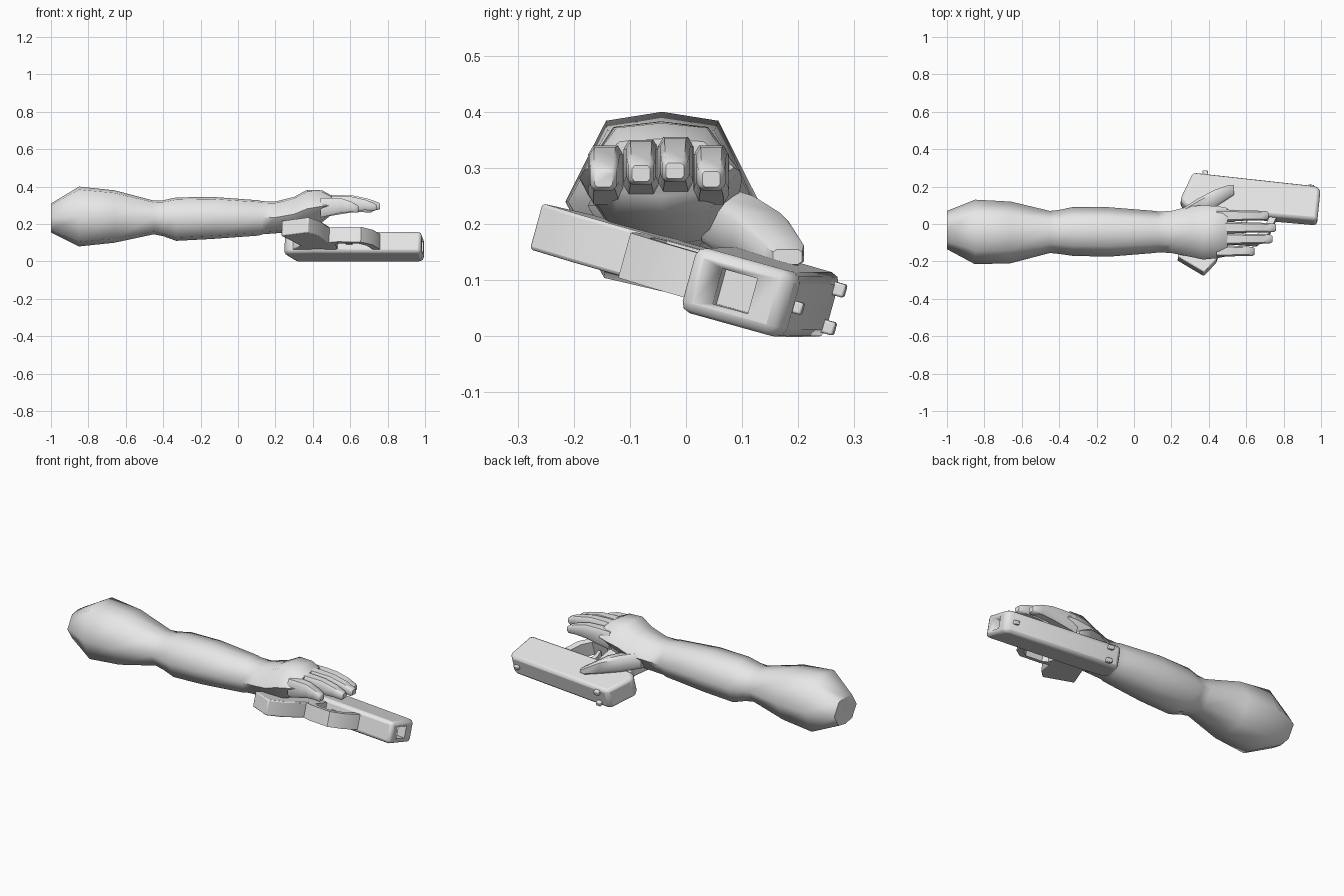
import bpy, bmesh, math
from mathutils import Matrix, Vector

if "Cube" in bpy.data.objects:
    bpy.data.objects.remove(bpy.data.objects["Cube"])

grey = bpy.data.materials.new("plain grey")
grey.diffuse_color = (0.8, 0.8, 0.8, 1)
grey.use_nodes = True
grey.node_tree.nodes["Principled BSDF"].inputs["Base Color"].default_value = grey.diffuse_color


def finish(name, bm, angle, matrix=None):
    """Turn a bmesh into a shaded, coloured object."""
    bmesh.ops.recalc_face_normals(bm, faces=bm.faces)
    me = bpy.data.meshes.new(name)
    bm.to_mesh(me)
    bm.free()
    me.materials.append(grey)
    ob = bpy.data.objects.new(name, me)
    bpy.context.collection.objects.link(ob)
    if matrix:
        ob.matrix_world = matrix
    bpy.ops.object.select_all(action='DESELECT')
    ob.select_set(True)
    bpy.context.view_layer.objects.active = ob
    bpy.ops.object.shade_smooth_by_angle(angle=math.radians(angle))
    return ob


ROUND = [(0, 1), (.58, .9), (1, 0), (.6, -.85), (0, -1), (-.6, -.85), (-1, 0), (-.58, .9)]
BOXY = [(.7, 1), (1, .65), (1, -.65), (.7, -1), (-.7, -1), (-1, -.65), (-1, .65), (-.7, 1)]


def loft(name, ring, stations, angle=60):
    """Skin through rings; each station is x, y min, y max, z min, z max."""
    bm = bmesh.new()
    rows = []
    for x, y0, y1, z0, z1 in stations:
        rows.append([bm.verts.new((x, (y0 + y1) / 2 + a * (y1 - y0) / 2,
                                   (z0 + z1) / 2 + b * (z1 - z0) / 2)) for a, b in ring])
    n = len(ring)
    for r, s in zip(rows, rows[1:]):
        for i in range(n):
            bm.faces.new((r[i], r[(i + 1) % n], s[(i + 1) % n], s[i]))
    bm.faces.new(rows[0])
    bm.faces.new(rows[-1])
    return finish(name, bm, angle)


# Arm: upper arm, elbow crease, forearm, wrist and palm
loft("arm_and_palm", ROUND, [
    (-1.0, -.135, .07, .155, .31),
    (-.85, -.215, .13, .08, .40),
    (-.66, -.21, .12, .10, .38),
    (-.45, -.155, .07, .145, .325),
    (-.40, -.16, .075, .135, .327),
    (-.33, -.17, .09, .11, .342),
    (-.14, -.175, .09, .12, .345),
    (.11, -.155, .07, .138, .327),
    (.13, -.152, .066, .145, .322),
    (.20, -.155, .07, .15, .32),
    (.30, -.175, .095, .16, .345),
    (.37, -.19, .10, .18, .383),
    (.45, -.182, .095, .21, .38),
    (.50, -.172, .085, .25, .352)])

# Fingers: knuckle, middle joint and tip; base y, tip y, tip x, top height
for name, yb, yt, tip, top in [("index_finger", .045, .045, .72, .34),
                               ("middle_finger", -.018, -.02, .76, .355),
                               ("ring_finger", -.080, -.08, .74, .35),
                               ("little_finger", -.142, -.147, .645, .34)]:
    span = tip - .44
    rows = []
    for t, half, low, high in [(0, .032, -.105, .0), (.3, .031, -.092, .0),
                               (.55, .027, -.08, -.003), (.8, .026, -.076, -.02),
                               (.96, .023, -.08, -.038), (1, .016, -.074, -.046)]:
        y = yb + (yt - yb) * t
        rows.append((.44 + span * t, y - half, y + half, top + low, top + high))
    loft(name, BOXY, rows, 45)

# Thumb
loft("thumb", BOXY, [(.24, .00, .07, .18, .27), (.34, .035, .135, .155, .25),
                     (.43, .085, .182, .14, .22), (.51, .14, .21, .125, .17),
                     (.535, .155, .207, .128, .155)], 45)

# Pistol frame of reference: forward, up and sideways axes, lying on its side
yaw, roll = math.radians(6), math.radians(15.5)
U = Vector((math.cos(yaw), -math.sin(yaw), 0))
V = Vector((math.sin(yaw), math.cos(yaw), 0)) * math.cos(roll) - Vector((0, 0, math.sin(roll)))
W = U.cross(V)
GUN = Matrix((U, V, W)).transposed().to_4x4()
GUN.translation = (0, 0, .133)


def plate(name, profile, thick, w=0, bevel=0, matrix=GUN):
    """Extrude a side profile evenly about the pistol's middle plane."""
    bm = bmesh.new()
    face = bm.faces.new([bm.verts.new((u, v, w - thick / 2)) for u, v in profile])
    ext = bmesh.ops.extrude_face_region(bm, geom=[face])
    bmesh.ops.translate(bm, vec=(0, 0, thick),
                        verts=[g for g in ext["geom"] if isinstance(g, bmesh.types.BMVert)])
    ob = finish(name, bm, 30, matrix)
    if bevel:
        mod = ob.modifiers.new("edge", 'BEVEL')
        mod.width, mod.segments, mod.limit_method = bevel, 2, 'ANGLE'
        mod.angle_limit = math.radians(40)
    return ob


def rect(u0, u1, v0, v1):
    return [(u0, v0), (u1, v0), (u1, v1), (u0, v1)]


# Slide and barrel housing with a square bore
slide = plate("slide", [(.232, .15), (.26, .11), (.40, .10), (.973, .11), (.973, .285),
                        (.94, .302), (.285, .305)], .12, bevel=.018)
cutter = plate("bore_cutter", rect(.91, 1.1, .165, .23), .065)
cutter.hide_render = True
cutter.hide_viewport = True
cutter.display_type = 'WIRE'
cut = slide.modifiers.new("bore", 'BOOLEAN')
cut.operation, cut.object, cut.solver = 'DIFFERENCE', cutter, 'EXACT'

# Raked grip
plate("grip", [(.25, -.165), (.40, -.237), (.458, -.159), (.506, .013), (.53, .13),
               (.27, .13), (.30, .085), (.335, .04)], .085, bevel=.006)

# Trigger guard loop and trigger
plate("trigger_guard", [(.49, .12), (.49, -.03), (.54, -.046), (.665, -.042), (.725, .02),
                        (.757, .12), (.72, .12), (.69, .035), (.65, -.008), (.55, -.01),
                        (.525, .01), (.525, .12)], .083)
plate("trigger", [(.57, .12), (.61, .12), (.592, .05), (.60, .005), (.585, .005), (.57, .05)], .03)

# Sights
for side in (-1, 1):
    plate("rear_sight_post", rect(.335, .365, .285, .325), .024, w=side * .035, bevel=.004)
plate("front_sight", rect(.905, .935, .285, .318), .022, bevel=.004)
